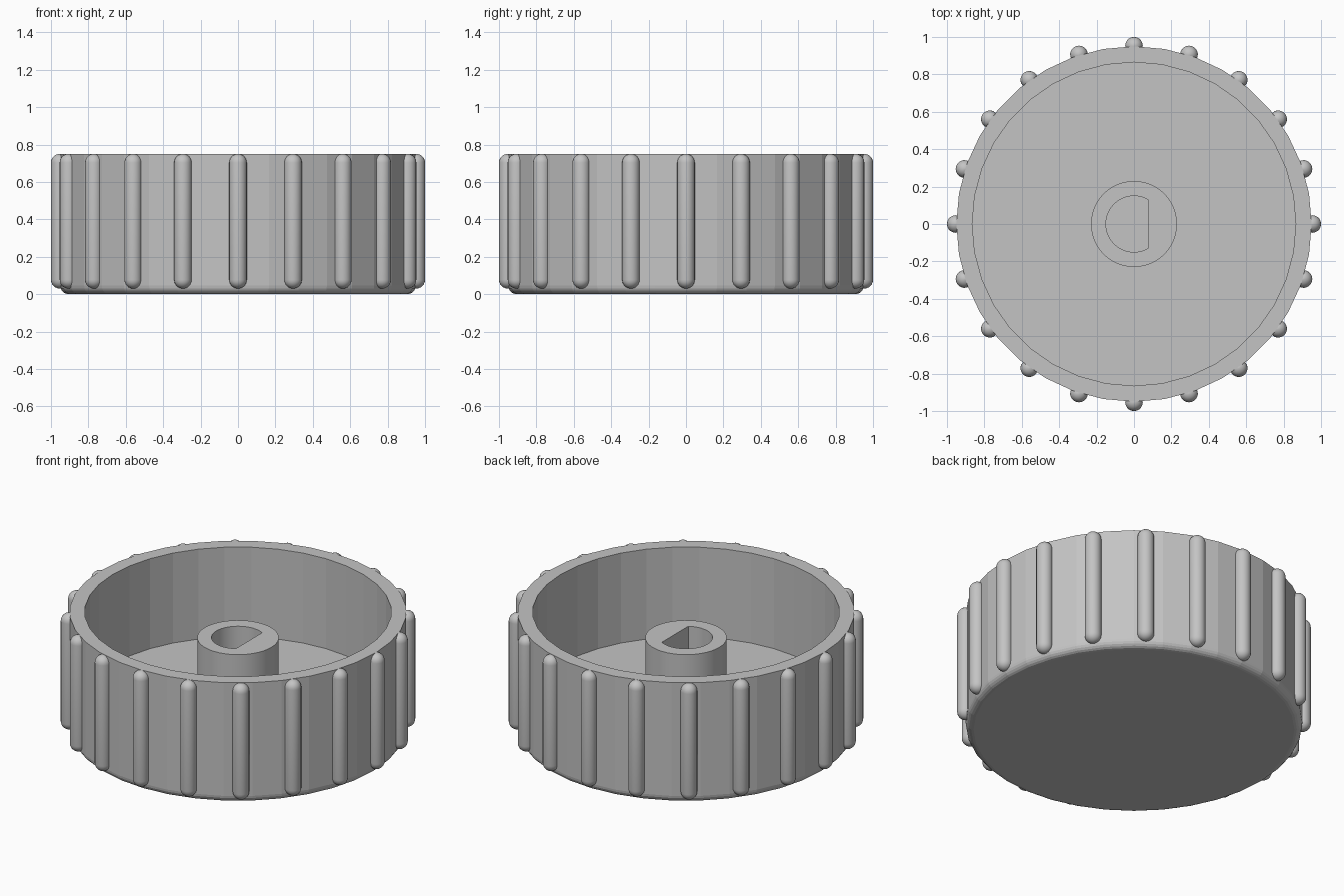
import bpy
import bmesh
from math import sin, cos, pi, radians

cube = bpy.data.objects.get("Cube")
if cube:
    bpy.data.objects.remove(cube, do_unlink=True)

GREY = (0.55, 0.55, 0.55, 1)
mat = bpy.data.materials.new("plain grey")
mat.use_nodes = True
mat.diffuse_color = GREY
mat.node_tree.nodes["Principled BSDF"].inputs["Base Color"].default_value = GREY

HEIGHT, RADIUS, INNER = 0.75, 0.95, 0.865
FLOOR, HUB_TOP = 0.19, 0.59
RIB = 0.047


def circle(r):
    return lambda a: r


def d_shape(r):
    # Round bore cut by a flat on the +x side
    return lambda a: min(r, r * cos(pi / 3) / cos(a)) if cos(a) > 0.01 else r


def lathe(name, profile, sides, smooth=0):
    """Skin rings given as (radius function, height); close both ends."""
    bm = bmesh.new()
    angles = [2 * pi * i / sides for i in range(sides)]
    rings = [[bm.verts.new((f(a) * cos(a), f(a) * sin(a), z)) for a in angles]
             for f, z in profile]
    for low, high in zip(rings, rings[1:]):
        for i in range(sides):
            j = (i + 1) % sides
            bm.faces.new((low[i], low[j], high[j], high[i]))
    bm.faces.new(rings[0][::-1])
    bm.faces.new(rings[-1])
    mesh = bpy.data.meshes.new(name)
    bm.to_mesh(mesh)
    bm.free()
    mesh.materials.append(mat)
    obj = bpy.data.objects.new(name, mesh)
    bpy.context.collection.objects.link(obj)
    if smooth:
        bpy.ops.object.select_all(action='DESELECT')
        obj.select_set(True)
        bpy.context.view_layer.objects.active = obj
        bpy.ops.object.shade_smooth_by_angle(angle=radians(smooth))
    return obj


# Faceted cup with a rounded bottom edge
fillet = 0.045
cup = [(circle(RADIUS - fillet * (1 - sin(t))), fillet * (1 - cos(t)))
       for t in [pi / 2 * k / 5 for k in range(6)]]
cup += [(circle(RADIUS), HEIGHT), (circle(INNER), HEIGHT), (circle(INNER), FLOOR)]
lathe("knob_cup", cup, 36)

# Shaft hub with a D-shaped bore
lathe("shaft_hub", [(circle(0.23), FLOOR - 0.1), (circle(0.23), HUB_TOP),
                    (d_shape(0.15), HUB_TOP), (d_shape(0.15), FLOOR)], 48, 30)

# Grip ribs: one capsule shared around the rim
low, high = 0.03 + RIB, HEIGHT - RIB
steps = [pi / 2 * k / 6 for k in range(7)]
capsule = [(circle(max(RIB * sin(t), 0.002)), low - RIB * cos(t)) for t in steps]
capsule += [(circle(max(RIB * cos(t), 0.002)), high + RIB * sin(t)) for t in steps]
rib = lathe("grip_rib", capsule, 20, 40)
for i in range(20):
    part = rib if i == 0 else rib.copy()
    if i:
        bpy.context.collection.objects.link(part)
    a = 2 * pi * i / 20
    part.location = ((1 - RIB) * cos(a), (1 - RIB) * sin(a), 0)
    part.rotation_euler.z = a
